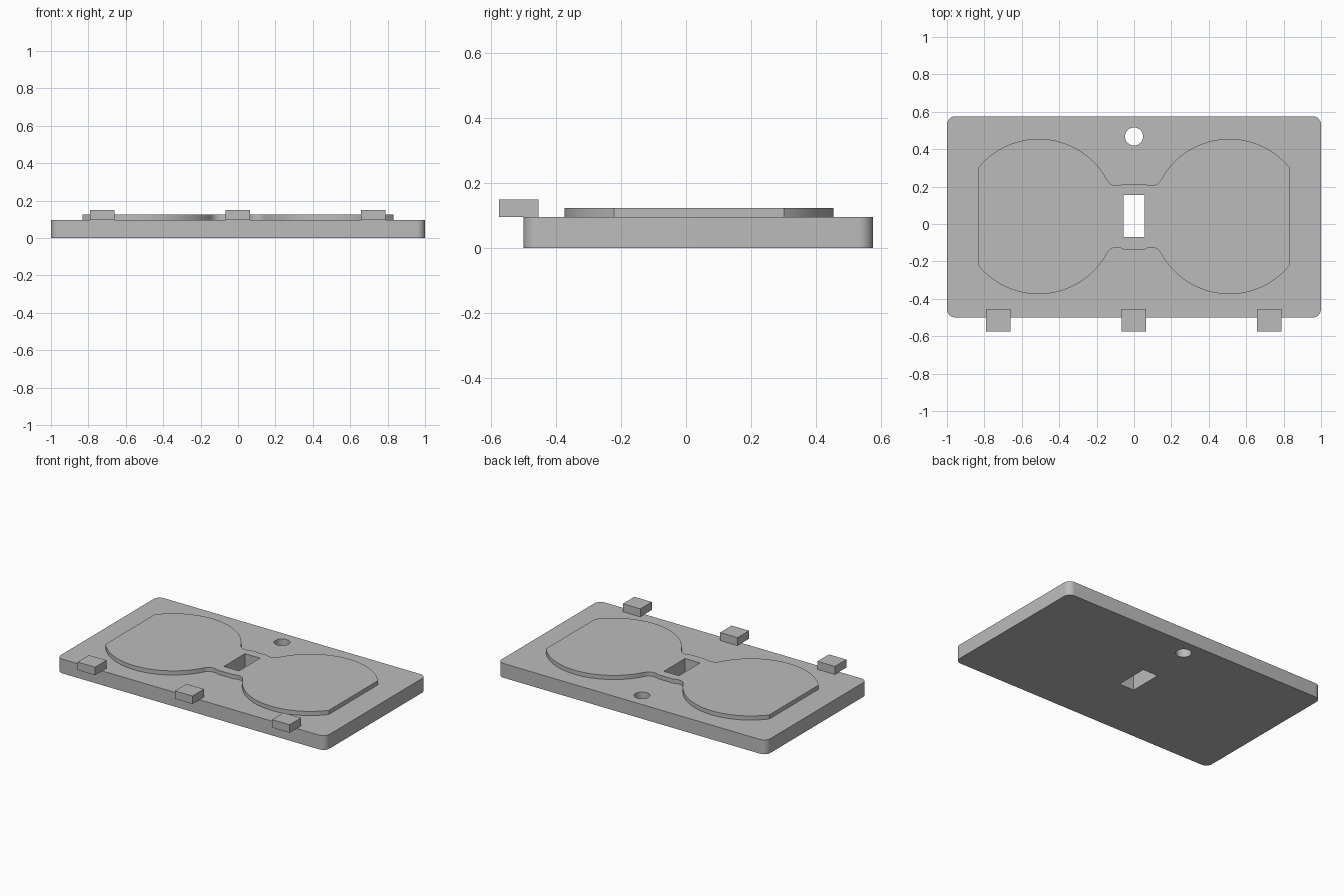
import bpy
import bmesh
from math import sin, cos, pi, atan2, asin, sqrt, radians

if "Cube" in bpy.data.objects:
    bpy.data.objects.remove(bpy.data.objects["Cube"], do_unlink=True)

grey = bpy.data.materials.new("plain grey")
grey.use_nodes = True
grey.diffuse_color = (0.5, 0.5, 0.5, 1)
grey.node_tree.nodes["Principled BSDF"].inputs["Base Color"].default_value = (0.5, 0.5, 0.5, 1)

BASE_TOP, PLATE_TOP, TAB_TOP = 0.096, 0.124, 0.15


def arc(cx, cy, r, start, end, steps):
    """Points along a circular arc, angles in radians."""
    return [(cx + r * cos(start + (end - start) * i / steps),
             cy + r * sin(start + (end - start) * i / steps)) for i in range(steps + 1)]


def prism(name, outline, z0, z1):
    """Extrude a closed outline from z0 to z1."""
    bm = bmesh.new()
    face = bm.faces.new([bm.verts.new((x, y, z0)) for x, y in outline])
    top = bmesh.ops.extrude_face_region(bm, geom=[face])["geom"]
    bmesh.ops.translate(bm, vec=(0, 0, z1 - z0),
                        verts=[v for v in top if isinstance(v, bmesh.types.BMVert)])
    bmesh.ops.recalc_face_normals(bm, faces=bm.faces)
    mesh = bpy.data.meshes.new(name)
    bm.to_mesh(mesh)
    bm.free()
    mesh.materials.append(grey)
    obj = bpy.data.objects.new(name, mesh)
    bpy.context.collection.objects.link(obj)
    return obj


def rectangle(x0, x1, y0, y1):
    return [(x0, y0), (x1, y0), (x1, y1), (x0, y1)]


def finish(obj, cutters=()):
    """Cut the holes, then smooth the curved walls."""
    bpy.ops.object.select_all(action="DESELECT")
    obj.select_set(True)
    bpy.context.view_layer.objects.active = obj
    for cutter in cutters:
        mod = obj.modifiers.new("hole", "BOOLEAN")
        mod.operation, mod.solver, mod.object = "DIFFERENCE", "EXACT", cutter
        bpy.ops.object.modifier_apply(modifier=mod.name)
    bpy.ops.object.shade_smooth_by_angle(angle=radians(30))


# Base slab with rounded corners
corner = 0.045
back, front = 0.576, -0.5
slab = []
for i, (sx, cy) in enumerate([(1, back - corner), (-1, back - corner),
                              (-1, front + corner), (1, front + corner)]):
    slab += arc(sx * (1 - corner), cy, corner, i * pi / 2, (i + 1) * pi / 2, 8)
base = prism("base_slab", slab, 0, BASE_TOP)

# Raised plate: two clipped discs joined by a filleted bridge
cx, cy, R, r = 0.51, 0.04, 0.415, 0.06
side, dip, bridge = 0.832, 0.165, 0.175
flat_angle = atan2(sqrt(R * R - (side - cx) ** 2), side - cx)
dx = sqrt((R + r) ** 2 - (dip + r) ** 2)
tangent = atan2(dip + r, dx)
fillet_end = -asin((dip + r - bridge) / r)
# One quarter, from the outer flat to the bridge, around the origin
quarter = arc(cx, 0, R, flat_angle, pi - tangent, 32)
quarter += arc(cx - dx, dip + r, r, -tangent, -pi - fillet_end, 10)[1:]
half = quarter + [(-x, y) for x, y in reversed(quarter)]
outline = half + [(x, -y) for x, y in reversed(half)]
plate = prism("raised_plate", [(x, y + cy) for x, y in outline], BASE_TOP, PLATE_TOP)

# Through holes
slot = prism("slot_cutter", rectangle(-0.056, 0.056, -0.07, 0.155), -0.1, 0.3)
round_hole = prism("round_cutter", arc(0, 0.468, 0.048, 0, 2 * pi, 40)[:-1], -0.1, 0.3)
finish(base, [slot, round_hole])
finish(plate, [slot])
for cutter in (slot, round_hole):
    bpy.data.objects.remove(cutter, do_unlink=True)

# Three tabs overhanging the front edge
for name, x in (("right_tab", -0.726), ("middle_tab", -0.001), ("left_tab", 0.723)):
    prism(name, rectangle(x - 0.065, x + 0.065, -0.576, -0.454), BASE_TOP, TAB_TOP)
